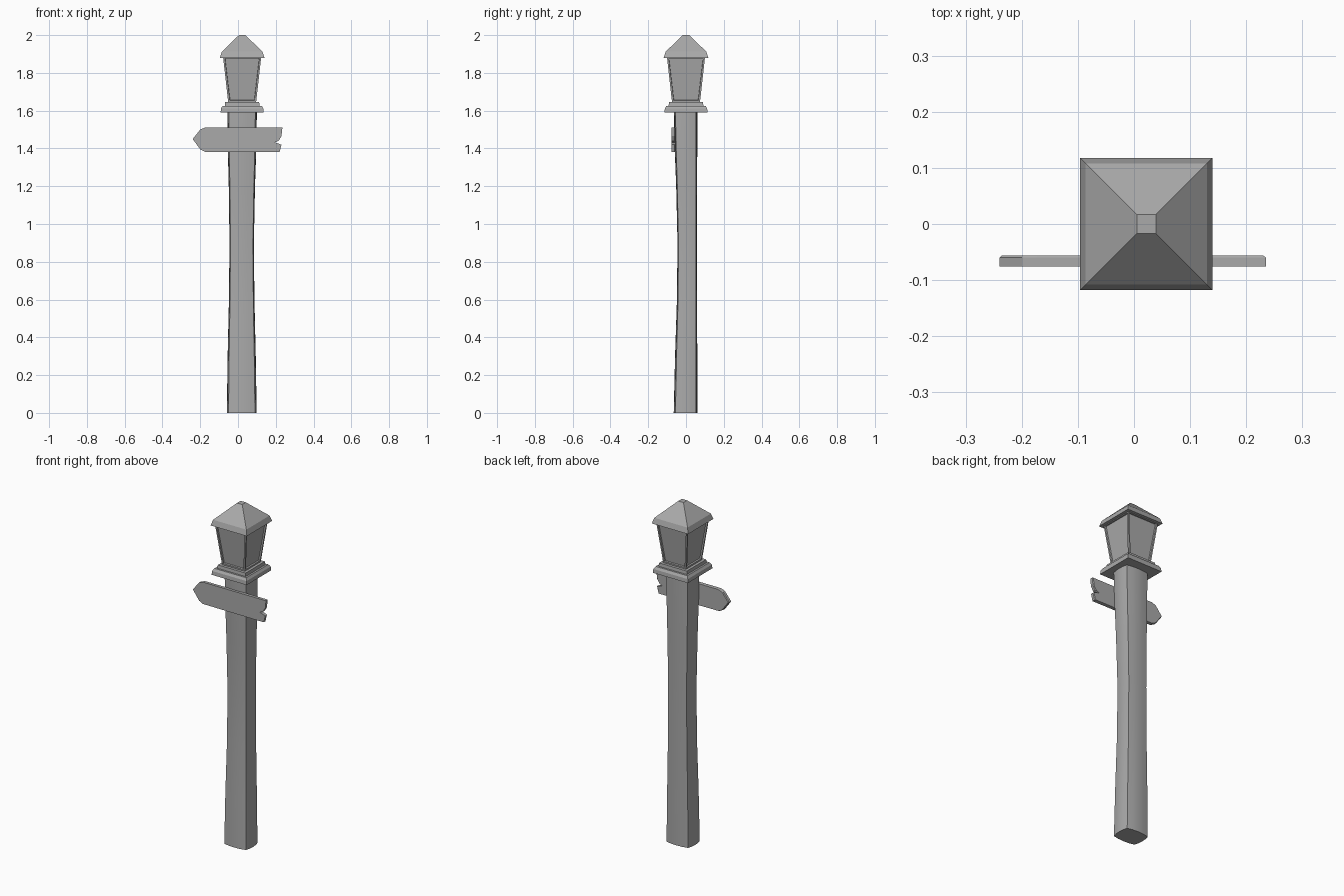
import bpy, bmesh

cube = bpy.data.objects.get("Cube")
if cube:
    bpy.data.objects.remove(cube, do_unlink=True)

CX = 0.022  # centre line of the lantern

grey = bpy.data.materials.new("plain_grey")
grey.use_nodes = True
grey.diffuse_color = (0.4, 0.4, 0.4, 1)
grey.node_tree.nodes["Principled BSDF"].inputs["Base Color"].default_value = (0.4, 0.4, 0.4, 1)


def finish(name, bm):
    bmesh.ops.recalc_face_normals(bm, faces=bm.faces)
    mesh = bpy.data.meshes.new(name)
    bm.to_mesh(mesh)
    bm.free()
    mesh.materials.append(grey)
    obj = bpy.data.objects.new(name, mesh)
    bpy.context.collection.objects.link(obj)
    return obj


def loft(rings):
    """Closed skin through rings of points, capped at both ends."""
    bm = bmesh.new()
    loops = [[bm.verts.new(p) for p in ring] for ring in rings]
    for a, b in zip(loops, loops[1:]):
        for i in range(len(a)):
            j = (i + 1) % len(a)
            bm.faces.new((a[i], a[j], b[j], b[i]))
    bm.faces.new(loops[0])
    bm.faces.new(loops[-1])
    return bm


def square(half, z):
    return [(CX + sx * half, sy * half, z)
            for sx, sy in ((-1, -1), (1, -1), (1, 1), (-1, 1))]


def post_ring(z, x0, x1, y0, y1, bulge):
    """Rectangle whose four sides bow gently outward."""
    corners = [(x0, y0), (x1, y0), (x1, y1), (x0, y1)]
    out = [(0, -1), (1, 0), (0, 1), (-1, 0)]
    ring = []
    for i, (nx, ny) in enumerate(out):
        (ax, ay), (bx, by) = corners[i], corners[(i + 1) % 4]
        for k in range(4):
            t = k / 4
            b = bulge * 4 * t * (1 - t)
            ring.append((ax + (bx - ax) * t + nx * b, ay + (by - ay) * t + ny * b, z))
    return ring


# Post: slightly waisted, with bowed sides
post_levels = [
    (0.0, -0.050, 0.090, -0.056, 0.052, 0.009),
    (0.3, -0.047, 0.086, -0.050, 0.052, 0.008),
    (0.6, -0.042, 0.081, -0.042, 0.052, 0.006),
    (0.9, -0.040, 0.079, -0.040, 0.052, 0.005),
    (1.2, -0.043, 0.084, -0.046, 0.052, 0.006),
    (1.4, -0.046, 0.089, -0.052, 0.052, 0.008),
    (1.6, -0.048, 0.092, -0.056, 0.052, 0.008),
]
post = finish("post", loft([post_ring(*level) for level in post_levels]))
bpy.context.view_layer.objects.active = post
post.select_set(True)
bpy.ops.object.shade_smooth_by_angle(angle=0.5)

# Lantern base: sloped plinth and a smaller step
finish("lantern_base", loft([square(0.114, 1.59), square(0.112, 1.612), square(0.103, 1.626)]))
finish("lantern_step", loft([square(0.092, 1.625), square(0.09, 1.645)]))

# Lantern body: flared box with recessed panes
bm = loft([square(0.074, 1.645), square(0.101, 1.885)])
bm.normal_update()
bmesh.ops.recalc_face_normals(bm, faces=bm.faces)
sides = [f for f in bm.faces if abs(f.normal.z) < 0.5]
bmesh.ops.inset_individual(bm, faces=sides, thickness=0.013, depth=0)
bmesh.ops.inset_individual(bm, faces=sides, thickness=0.002, depth=-0.008)
finish("lantern_body", bm)

# Roof: short skirt, pyramid and flat tip
finish("lantern_roof", loft([square(0.118, 1.88), square(0.108, 1.912), square(0.017, 2.0)]))

# Sign board: arrow on one end, split on the other
outline = [(-0.24, 1.45), (-0.2, 1.5), (-0.175, 1.51), (0.235, 1.51), (0.23, 1.465),
           (0.215, 1.44), (0.195, 1.432), (0.23, 1.42), (0.22, 1.38),
           (-0.175, 1.382), (-0.2, 1.395)]
mid_z = 1.445


def board_ring(y, scale):
    return [(x * scale, y, mid_z + (z - mid_z) * scale) for x, z in outline]


finish("sign_board", loft([board_ring(-0.076, 1), board_ring(-0.06, 1), board_ring(-0.056, 0.98)]))
